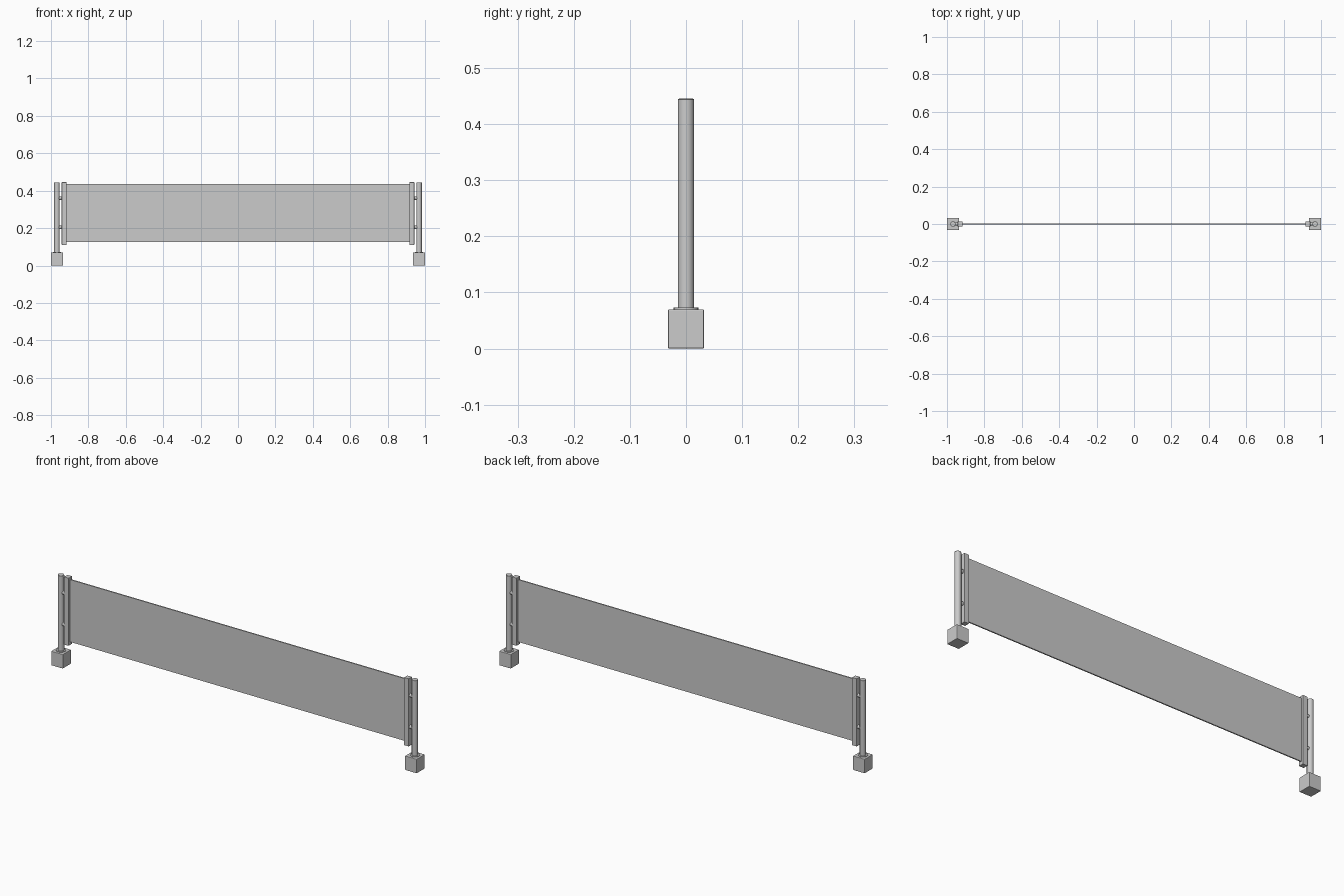
import bpy

if "Cube" in bpy.data.objects:
    bpy.data.objects.remove(bpy.data.objects["Cube"])


def box(name, center, size, bevel=0.0):
    bpy.ops.mesh.primitive_cube_add(size=1, location=center)
    ob = bpy.context.object
    ob.name = name
    ob.scale = size
    bpy.ops.object.transform_apply(location=False, rotation=False, scale=True)
    if bevel:
        mod = ob.modifiers.new("edge", "BEVEL")
        mod.width = bevel
        mod.segments = 2
    return ob


def rod(name, center, radius, length, along_x=False, bevel=0.0):
    bpy.ops.mesh.primitive_cylinder_add(
        vertices=24, radius=radius, depth=length, location=center,
        rotation=(0, 1.570796 if along_x else 0, 0))
    ob = bpy.context.object
    ob.name = name
    bpy.ops.object.shade_smooth_by_angle()
    if bevel:
        mod = ob.modifiers.new("edge", "BEVEL")
        mod.width = bevel
        mod.segments = 2
    return ob


# Thin screen stretched between the two clamp bars
box("screen_panel", (0, 0, 0.281), (1.85, 0.006, 0.308))

for side, s in (("left", -1), ("right", 1)):
    # Weighted foot, collar and upright post
    box(f"{side}_base", (s * 0.968, 0, 0.035), (0.064, 0.064, 0.07), 0.002)
    rod(f"{side}_collar", (s * 0.968, 0, 0.0705), 0.022, 0.005)
    rod(f"{side}_post", (s * 0.968, 0, 0.2575), 0.0145, 0.375, bevel=0.0015)
    # Clamp bar gripping the screen end
    box(f"{side}_clamp_bar", (s * 0.93, 0, 0.278), (0.025, 0.026, 0.335), 0.001)
    # Pins joining the bar to the post
    for level, z in (("lower", 0.204), ("upper", 0.36)):
        rod(f"{side}_{level}_pin", (s * 0.949, 0, z), 0.009, 0.026, along_x=True)
